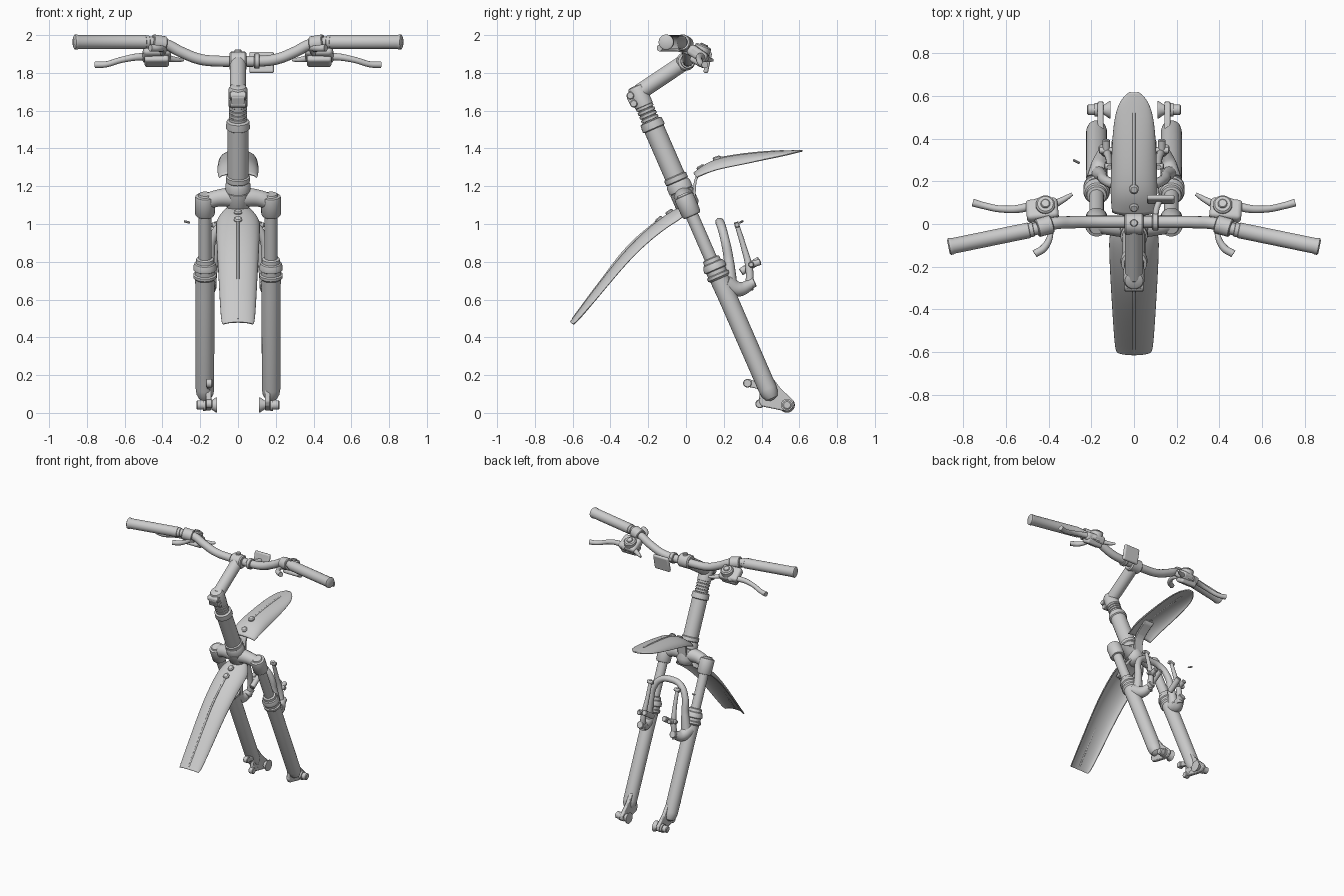
import bpy, bmesh, math
from mathutils import Vector as V

if "Cube" in bpy.data.objects:
    bpy.data.objects.remove(bpy.data.objects["Cube"])

# Steering axis frame: x sideways, u forward of the axis, t down along it
O, D, N = V((0, -.18, 1.53)), V((0, .4, -.9165)), V((0, .9165, .4))
X = V((1, 0, 0))


def L(x, u, t):
    return O + X * x + N * u + D * t


def add_mesh(name, bm):
    bmesh.ops.recalc_face_normals(bm, faces=bm.faces)
    me = bpy.data.meshes.new(name)
    bm.to_mesh(me)
    bm.free()
    ob = bpy.data.objects.new(name, me)
    bpy.context.collection.objects.link(ob)
    return ob


def lathe(name, base, axis, prof, n=28):
    """Turn (distance, radius) pairs around an axis."""
    base, axis = V(base), V(axis).normalized()
    a = axis.orthogonal().normalized()
    b = axis.cross(a)
    bm = bmesh.new()
    rings = []
    for d, r in prof:
        rings.append([bm.verts.new(base + axis * d + (a * math.cos(k) + b * math.sin(k)) * r)
                      for k in (2 * math.pi * i / n for i in range(n))])
    for p, q in zip(rings, rings[1:]):
        for i in range(n):
            bm.faces.new((p[i], p[(i + 1) % n], q[(i + 1) % n], q[i]))
    bm.faces.new(rings[0])
    bm.faces.new(rings[-1])
    return add_mesh(name, bm)


def rod(name, p, q, r, c=.004, n=24):
    """Cylinder with softened ends."""
    d = V(q) - V(p)
    l = d.length
    return lathe(name, p, d, [(0, r - c), (c, r), (l - c, r), (l, r - c)], n)


def tube(name, pts, r, radii=None):
    cu = bpy.data.curves.new(name, 'CURVE')
    cu.dimensions, cu.bevel_depth, cu.bevel_resolution = '3D', r, 5
    cu.resolution_u, cu.use_fill_caps = 10, True
    sp = cu.splines.new('BEZIER')
    sp.bezier_points.add(len(pts) - 1)
    for i, (bp, p) in enumerate(zip(sp.bezier_points, pts)):
        bp.co = p
        bp.handle_left_type = bp.handle_right_type = 'AUTO'
        bp.radius = radii[i] if radii else 1
    ob = bpy.data.objects.new(name, cu)
    bpy.context.collection.objects.link(ob)
    return ob


def plate(name, pts, x0, x1, bevel=.006):
    """Extrude a side-view (y, z) outline along x."""
    bm = bmesh.new()
    f = bm.faces.new([bm.verts.new((x0, y, z)) for y, z in pts])
    g = bmesh.ops.extrude_face_region(bm, geom=[f])
    bmesh.ops.translate(bm, vec=(x1 - x0, 0, 0), verts=[v for v in g['geom'] if isinstance(v, bmesh.types.BMVert)])
    ob = add_mesh(name, bm)
    m = ob.modifiers.new('bevel', 'BEVEL')
    m.width, m.segments = bevel, 2
    return ob


def block(name, loc, size, rot, bevel):
    bm = bmesh.new()
    bmesh.ops.create_cube(bm, size=1)
    bmesh.ops.scale(bm, vec=size, verts=bm.verts)
    ob = add_mesh(name, bm)
    ob.location, ob.rotation_euler = loc, rot
    m = ob.modifiers.new('bevel', 'BEVEL')
    m.width, m.segments = bevel, 4
    return ob


def shell(name, st, thick=.008, cols=10):
    """Arched strip through stations (y, z, half width, side drop)."""
    bm = bmesh.new()
    rows = []
    for i, (y, z, w, d) in enumerate(st):
        p, q = st[max(i - 1, 0)], st[min(i + 1, len(st) - 1)]
        t = V((0, q[0] - p[0], q[1] - p[1])).normalized()
        nrm = V((0, -t.z, t.y))
        rows.append([bm.verts.new(V((w * math.sin(a), y, z)) - nrm * d * (1 - math.cos(a)))
                     for a in (math.pi / 2 * .95 * (2 * k / cols - 1) for k in range(cols + 1))])
    for p, q in zip(rows, rows[1:]):
        for k in range(cols):
            bm.faces.new((p[k], p[k + 1], q[k + 1], q[k]))
    ob = add_mesh(name, bm)
    s = ob.modifiers.new('smooth', 'SUBSURF')
    s.levels = s.render_levels = 2
    s.boundary_smooth = 'PRESERVE_CORNERS'
    m = ob.modifiers.new('thickness', 'SOLIDIFY')
    m.thickness, m.offset = thick, 0
    return ob


# Head tube with its bearing rings, ribbed spacers above
lathe('head_tube', O, D, [(-.02, .045), (-.015, .06), (.012, .063), (.025, .063), (.03, .055),
                          (.3, .055), (.305, .063), (.33, .063), (.335, .058), (.35, .066), (.385, .066), (.39, .05)])
ribs = []
for i in range(4):
    t = -.105 + i * .022
    ribs += [(t, .042), (t + .002, .048), (t + .016, .048), (t + .018, .042)]
lathe('spacers', O, D, ribs)

# Stem: clamp, arm, bar clamp and bolts
lathe('stem_clamp', O, D, [(-.22, .03), (-.215, .042), (-.2, .05), (-.105, .05), (-.1, .045)])
rod('stem_arm', (0, -.25, 1.695), (0, 0, 1.862), .043)
rod('bar_clamp', (-.045, 0, 1.862), (.045, 0, 1.862), .05, .008)
rod('bar_clamp_bolt', (0, .005, 1.88), (0, .005, 1.925), .018)
plate('stem_clamp_ears', [(-.25, 1.72), (-.305, 1.7), (-.315, 1.67), (-.29, 1.62), (-.22, 1.63)], -.035, .035)
for i, (y, z) in enumerate([(-.295, 1.68), (-.277, 1.637)]):
    rod(f'stem_bolt_{i}', (-.045, y, z), (.045, y, z), .02)

# Handlebar
half = [(.1, .01, 1.862), (.2, .01, 1.872), (.3, .008, 1.91), (.38, .002, 1.95), (.47, -.025, 1.964), (.84, -.1, 1.964)]
tube('handlebar', [(-x, y, z) for x, y, z in half[::-1]] + [(0, .01, 1.862)] + half, .029)

# Reflector and its bracket
block('reflector', (.125, .115, 1.855), (.13, .025, .115), (math.radians(-12), 0, 0), .011)
tube('reflector_bracket', [(.1, .02, 1.862), (.105, .07, 1.86), (.12, .11, 1.855)], .014)
rod('reflector_clamp', (.085, .01, 1.862), (.115, .01, 1.862), .04)

# Fork crown
tube('crown', [L(-.175, 0, .455), L(-.11, 0, .43), L(0, 0, .425), L(.11, 0, .43), L(.175, 0, .455)],
     .05, [.85, .9, 1.15, .9, .85])
lathe('crown_hub', O, D, [(.385, .05), (.39, .064), (.47, .064), (.5, .045), (.51, .03)])

# Mudguards, their centre ribs, brackets and bolts
front = [(.04, 1.268, .1, .03), (.1, 1.315, .106, .05), (.17, 1.347, .106, .06), (.3, 1.367, .103, .055),
         (.42, 1.379, .097, .04), (.52, 1.385, .085, .025), (.585, 1.388, .058, .01), (.617, 1.388, .02, .002)]
rear = [(-.612, .48, .078, .02), (-.6, .495, .087, .03), (-.455, .69, .097, .045), (-.3, .885, .107, .052),
        (-.14, 1.025, .114, .06), (-.06, 1.075, .112, .065), (0, 1.1, .07, .04)]
for name, st, k in (('front_mudguard', front, slice(2, 6)), ('rear_mudguard', rear, slice(1, 5))):
    shell(name, st)
    tube(name + '_rib', [(0, y, z) for y, z, w, d in st[k]], .007)
shell('front_mudguard_bracket', [(.02, 1.1, .035, 0), (.045, 1.13, .035, 0), (.045, 1.22, .035, 0),
                                 (.06, 1.265, .035, 0), (.17, 1.335, .035, 0)], .014, 4)
shell('rear_mudguard_bracket', [(-.13, 1.0, .05, 0), (-.05, 1.055, .05, 0), (.02, 1.08, .05, 0)], .02, 4)
for i, (y, z, d) in enumerate([(.08, 1.295, (0, -.5, .86)), (.165, 1.343, (0, -.3, .95)),
                               (-.085, 1.058, (0, -.55, .83)), (-.14, 1.02, (0, -.65, .76))]):
    lathe(f'mudguard_bolt_{i}', (0, y, z), d, [(-.015, .022), (.01, .022), (.016, .015)], 16)

# Brake cable end
rod('cable_end', (-.285, .3, 1.015), (-.255, .285, 1.007), .006, .002, 10)

for s, side in ((-1, 'left'), (1, 'right')):
    def P(x, y, z):
        return V((s * x, y, z))

    # Grip with end flanges
    lathe('grip_' + side, P(.47, -.025, 1.963), P(.39, -.08, 0),
          [(0, .03), (.002, .034), (.02, .034), (.022, .037), (.385, .037), (.39, .04), (.402, .04), (.408, .03)])

    # Brake lever and shifter
    rod('lever_clamp_' + side, P(.385, .0, 1.95), P(.455, -.02, 1.962), .043)
    block('lever_body_' + side, P(.43, .065, 1.9), (.15, .11, .06), (math.radians(-35), 0, s * -.1), .02)
    rod('shifter_dial_' + side, P(.415, .065, 1.87), P(.415, .095, 1.945), .045, .008)
    rod('shifter_cap_' + side, P(.415, .09, 1.935), P(.415, .098, 1.953), .022)
    block('shifter_case_' + side, P(.43, .06, 1.865), (.13, .08, .045), (math.radians(-30), 0, 0), .015)
    tube('brake_lever_' + side, [P(.44, .105, 1.88), P(.52, .075, 1.885), P(.62, .07, 1.868),
                                 P(.7, .085, 1.845), P(.755, .1, 1.843)], .018, [1.1, 1.1, .9, .9, 1])
    tube('cable_adjuster_' + side, [P(.38, .09, 1.88), P(.33, .115, 1.87), P(.29, .14, 1.868)], .014, [1.4, 1, .6])
    tube('shift_lever_' + side, [P(.4, .03, 1.9), P(.39, -.04, 1.925), P(.42, -.11, 1.93), P(.465, -.14, 1.932)],
         .018, [.7, .7, 1, 1])

    # Fork leg: crown socket, inner tube, wiper rings, lower leg
    lathe('crown_socket_' + side, L(s * .175, 0, 0), D,
          [(.405, .015), (.405, .032), (.415, .036), (.418, .05), (.43, .053), (.52, .052), (.53, .045), (.532, .03)])
    rod('stanchion_' + side, L(s * .175, 0, .5), L(s * .175, 0, .85), .034)
    lathe('lower_leg_' + side, L(s * .175, 0, 0), D,
          [(.775, .036), (.78, .046), (.8, .048), (.805, .055), (.825, .062), (.84, .062), (.845, .054), (.865, .054),
           (.87, .062), (.885, .062), (.895, .052), (1.0, .05), (1.53, .049), (1.56, .045), (1.585, .032), (1.595, .01)])

    # Dropout and axle hardware
    plate('dropout_' + side, [(.4, .2), (.455, .19), (.5, .13), (.57, .065), (.575, .035), (.55, .012),
                              (.51, .012), (.4, .035), (.385, .06)], s * .143, s * .17)
    lathe('axle_' + side, P(.11, .535, .042), (s, 0, 0),
          [(0, .03), (.001, .041), (.006, .041), (.036, .02), (.06, .02), (.061, .032),
           (.075, .032), (.076, .025), (.105, .025), (.11, .018)])

    # Rim brake boss, arm and pad
    tube('brake_boss_' + side, [L(s * .175, .02, .93), L(s * .16, .07, .985), L(s * .14, .135, .99)], .04, [1.2, 1, .7])
    rod('brake_pivot_' + side, L(s * .14, .09, .985), L(s * .14, .165, .985), .026)
    tube('brake_arm_' + side, [P(.14, .335, .65), P(.128, .335, .76), P(.118, .305, .88), P(.115, .265, 1.01)],
         .02, [1.1, 1, .75, .6])
    rod('brake_pad_' + side, P(.085, .29, .745), P(.085, .39, .81), .02)
    rod('pad_bolt_' + side, P(.08, .345, .785), P(.165, .345, .785), .015)
    rod('pad_holder_' + side, P(.13, .33, .78), P(.13, .395, .8), .017)
    rod('arm_top_' + side, P(.09, .27, .995), P(.14, .27, .995), .014)

# Arch joining the lower legs
arch = [(.165, .045, .93), (.15, .085, .82), (.135, .11, .71), (.085, .12, .64)]
tube('fork_arch', [L(-x, u, t) for x, u, t in arch] + [L(0, .12, .62)] + [L(*a) for a in arch[::-1]],
     .026, [1.4, 1, .9, .9, .9, .9, .9, 1, 1.4])

# Disc brake mount on the left leg
plate('disc_mount', [(.31, .17), (.33, .18), (.42, .15), (.46, .06), (.4, .03), (.375, .04), (.4, .09), (.39, .125), (.32, .14)],
      -.165, -.14)
for i, (y, z) in enumerate([(.325, .157), (.39, .048)]):
    rod(f'disc_mount_eye_{i}', (-.17, y, z), (-.135, y, z), .023)

# Turn curves into meshes and smooth everything
bpy.ops.object.select_all(action='DESELECT')
curves = [o for o in bpy.data.objects if o.type == 'CURVE']
for o in curves:
    o.select_set(True)
bpy.context.view_layer.objects.active = curves[0]
bpy.ops.object.convert(target='MESH')
bpy.ops.object.select_all(action='SELECT')
bpy.context.view_layer.objects.active = bpy.data.objects['head_tube']
bpy.ops.object.shade_smooth_by_angle(angle=math.radians(35))
